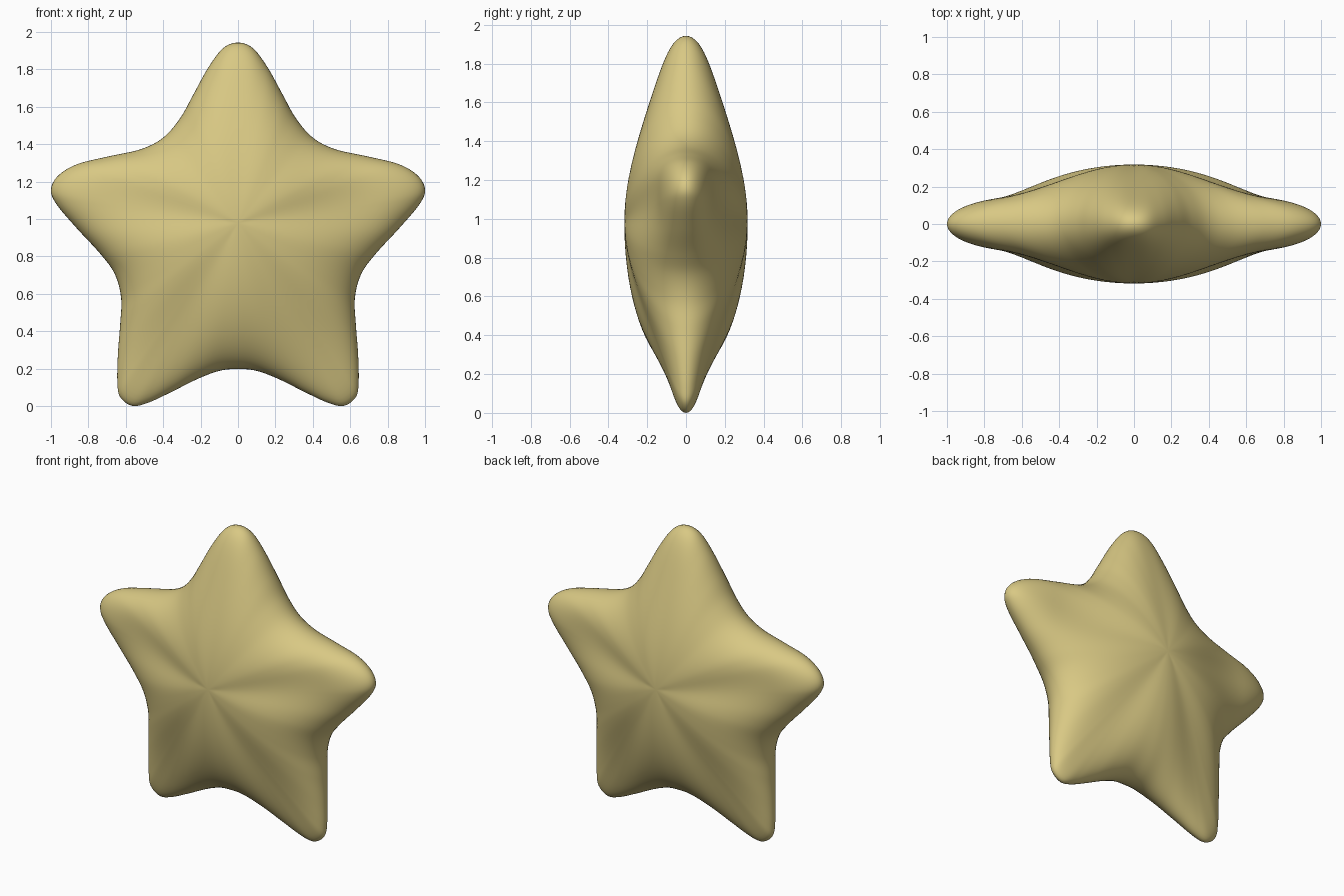
import bpy, bmesh
from math import sin, cos, pi, atan2, degrees, hypot, sqrt
from mathutils import Vector

if "Cube" in bpy.data.objects:
    bpy.data.objects.remove(bpy.data.objects["Cube"], do_unlink=True)

CENTRE = Vector((0, 0.98))
DEPTH = 0.318      # half thickness in the middle
STEPS = 6          # outline points per profile segment
RINGS = 22         # rings from the rim to the middle

# Right half of the outline (x, z), from the top tip to the bottom notch
HALF = [(0, 1.945), (.08, 1.915), (.16, 1.81), (.24, 1.665), (.31, 1.54), (.40, 1.437),
        (.52, 1.375), (.70, 1.335), (.86, 1.295), (.96, 1.235), (1, 1.16), (.97, 1.08),
        (.86, .95), (.74, .82), (.66, .71), (.625, .58), (.63, .44), (.642, .28),
        (.645, .13), (.63, .05), (.565, .003), (.48, .02), (.36, .075), (.22, .145),
        (.1, .19), (0, .2)]

# Arms: direction, depth near the tip, length of the taper
ARMS = [(90, .165, .95), (10.5, .163, .75), (-59, .11, 1.1)]
NOTCHES = [131, 48.7, -24, -90]


def smooth_outline(points):
    """Closed smooth curve through the points."""
    n, result = len(points), []
    for i in range(n):
        a, b, c, d = (Vector(points[(i + k) % n]) for k in (-1, 0, 1, 2))
        for j in range(STEPS):
            t = j / STEPS
            result.append(b + (c - a) * (t / 2)
                          + (a * 2 - b * 5 + c * 4 - d) * (t * t / 2)
                          + (b * 3 - a - c * 3 + d) * (t ** 3 / 2))
    return result


def half_depth(rim, s):
    """Thickness at fraction s of the way to the rim: thin arms, domed notches."""
    angle = degrees(atan2(rim.y, abs(rim.x)))
    i = 0 if angle > NOTCHES[1] else 1 if angle > NOTCHES[2] else 2
    direction, tip_depth, taper = ARMS[i]
    notch = NOTCHES[i] if angle > direction else NOTCHES[i + 1]
    weight = 0.5 + 0.5 * cos(pi * (angle - direction) / (notch - direction))
    t = min(s * rim.length / taper, 1)
    ridge = DEPTH + (tip_depth - DEPTH) * t * t * (3 - 2 * t)
    arm = ridge * sqrt(max(0, 1 - s ** 4))
    dome = DEPTH * sqrt(max(0, 1 - s * s))
    return weight * arm + (1 - weight) * dome


# Star body: rings shrinking from the rim to a pole on the front and back
outline = smooth_outline(HALF + [(-x, z) for x, z in HALF[-2:0:-1]])
spokes = [p - CENTRE for p in outline]
count = len(spokes)
bm = bmesh.new()


def ring(k, side):
    s = cos(pi / 2 * k / RINGS)
    return [bm.verts.new((p.x * s, side * half_depth(p, s) if k else 0, CENTRE.y + p.y * s))
            for p in spokes]


rim = ring(0, 1)
for side in (-1, 1):
    previous = rim
    for k in range(1, RINGS):
        current = ring(k, side)
        for i in range(count):
            j = (i + 1) % count
            bm.faces.new((previous[i], previous[j], current[j], current[i]))
        previous = current
    pole = bm.verts.new((0, side * DEPTH, CENTRE.y))
    for i in range(count):
        bm.faces.new((previous[i], previous[(i + 1) % count], pole))

bmesh.ops.recalc_face_normals(bm, faces=bm.faces)
for face in bm.faces:
    face.smooth = True
lowest = min(v.co.z for v in bm.verts)
bmesh.ops.translate(bm, verts=bm.verts, vec=(0, 0, -lowest))
mesh = bpy.data.meshes.new("star_body")
bm.to_mesh(mesh)
bm.free()
star = bpy.data.objects.new("star_body", mesh)
bpy.context.collection.objects.link(star)

# Pale gold
gold = bpy.data.materials.new("pale_gold")
gold.use_nodes = True
colour = (0.69, 0.58, 0.23, 1)
gold.diffuse_color = colour
gold.node_tree.nodes["Principled BSDF"].inputs["Base Color"].default_value = colour
mesh.materials.append(gold)
